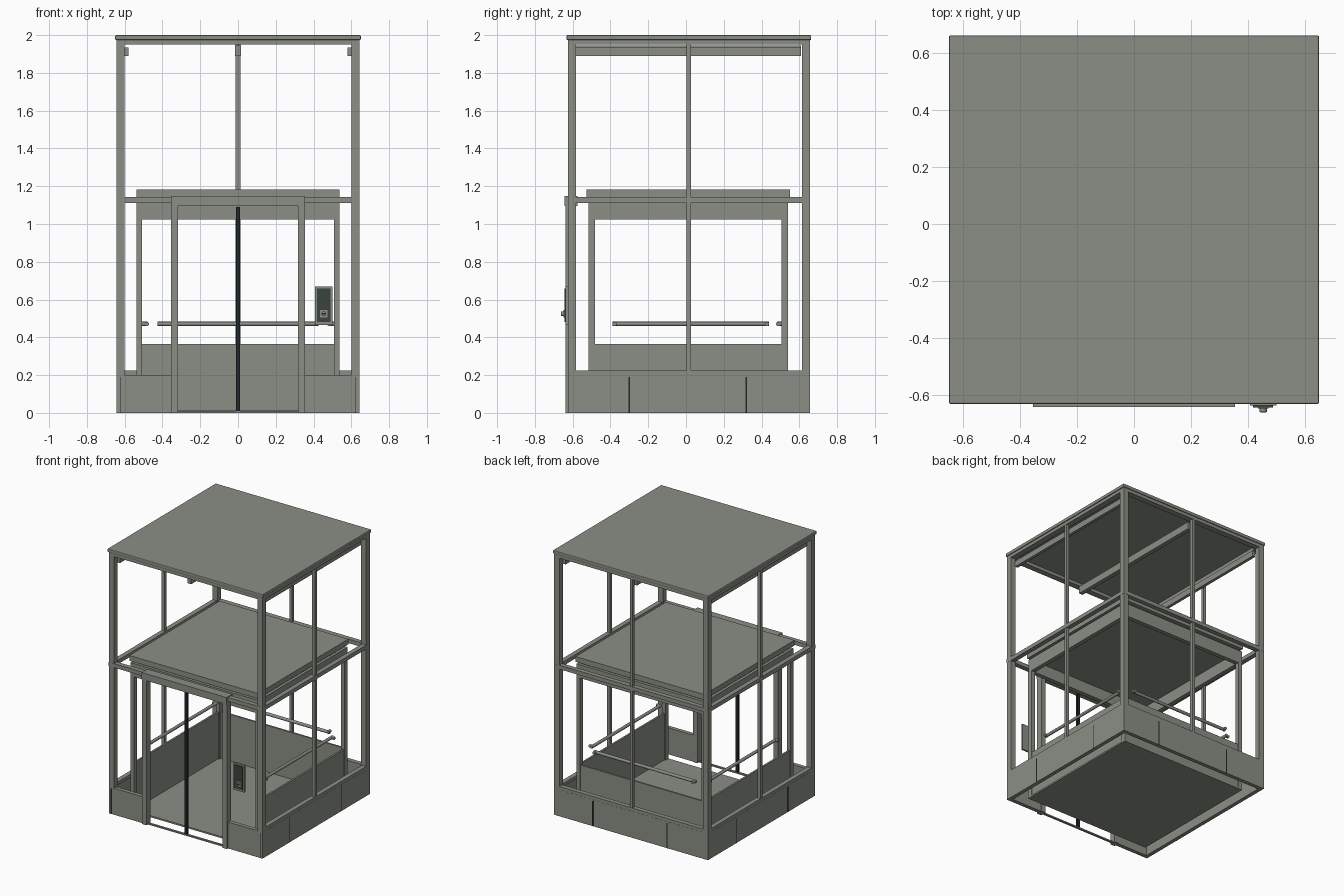
import bpy
from math import pi
from mathutils import Vector

cube = bpy.data.objects.get("Cube")
if cube:
    bpy.data.objects.remove(cube, do_unlink=True)


def material(name, rgb):
    m = bpy.data.materials.new(name)
    m.use_nodes = True
    col = (*rgb, 1)
    m.diffuse_color = col
    m.node_tree.nodes["Principled BSDF"].inputs["Base Color"].default_value = col
    return m


METAL = material("warm_grey_metal", (0.26, 0.275, 0.238))
BLACK = material("black_rubber", (0.014, 0.019, 0.019))
SCREEN = material("dark_green_grey", (0.042, 0.056, 0.046))


def box(name, x, y, z, mat=METAL):
    """Box from (min, max) pairs."""
    bpy.ops.mesh.primitive_cube_add(size=1)
    o = bpy.context.object
    o.name = name
    o.data.name = name
    lo, hi = (Vector(p) for p in zip(x, y, z))
    for v in o.data.vertices:
        v.co = (lo + hi) / 2 + v.co * (hi - lo)
    o.data.materials.append(mat)
    return o


def pair(name, x, y, z, mat=METAL):
    """Box on the +x side and its mirror on the -x side."""
    box(name + "_left", x, y, z, mat)
    box(name + "_right", (-x[1], -x[0]), y, z, mat)


def frame(name, hx, y0, y1, z, w, front=True):
    """Rectangular ring of beams of width w, optionally open at the front."""
    pair(name + "_side", (hx - w, hx), (y0, y1), z)
    inner = (w - hx, hx - w)
    box(name + "_back", inner, (y1 - w, y1), z)
    if front:
        box(name + "_front", inner, (y0, y0 + w), z)


def rod(name, centre, length, radius, axis):
    rot = {"x": (0, pi / 2, 0), "y": (pi / 2, 0, 0)}[axis]
    bpy.ops.mesh.primitive_cylinder_add(vertices=20, radius=radius, depth=length,
                                        location=centre, rotation=rot)
    o = bpy.context.object
    o.name = name
    o.data.materials.append(METAL)
    bpy.ops.object.shade_smooth_by_angle()


# Shaft extents
HX, Y0, Y1 = 0.643, -0.625, 0.656
POST = 0.043

# Plinth with door opening
frame("plinth", HX, Y0, Y1, (0, 0.2), 0.03, front=False)
pair("plinth_front", (0.355, HX - 0.03), (Y0, Y0 + 0.03), (0, 0.2))
for i, s in enumerate((-0.3, 0.32)):
    pair(f"plinth_side_seam_{i}", (HX, HX + 0.001), (s - 0.004, s + 0.004), (0, 0.19), BLACK)
    box(f"plinth_back_seam_{i}", (s - 0.004, s + 0.004), (Y1, Y1 + 0.001), (0, 0.19), BLACK)
pair("plinth_corner_seam", (0.622, 0.626), (Y0 - 0.001, Y0), (0, 0.19), BLACK)

# Shaft posts, mullions and rails
for side, y in (("front", (Y0, Y0 + POST)), ("back", (Y1 - POST, Y1))):
    pair("shaft_post_" + side, (HX - POST, HX), y, (0.2, 1.95))
pair("side_mullion", (HX - 0.026, HX - 0.002), (0.002, 0.026), (0.2, 1.95))
box("back_mullion", (-0.012, 0.012), (Y1 - 0.026, Y1 - 0.002), (0.2, 1.95))
frame("bottom_rail", HX - 0.001, Y0 + 0.001, Y1 - 0.001, (0.2, 0.224), 0.035, front=False)
frame("middle_rail", HX + 0.001, Y0 - 0.001, Y1 + 0.001, (1.112, 1.142), 0.036)

# Roof and hanging beams
frame("roof_frame", HX, Y0, Y1, (1.95, 1.976), 0.045)
roof = box("roof_plate", (-0.65, 0.65), (-0.632, 0.662), (1.974, 2.0))
bev = roof.modifiers.new("edge", "BEVEL")
bev.width = 0.005
bev.segments = 2
pair("side_hanging_beam", (0.58, 0.603), (-0.582, 0.608), (1.89, 1.935))
box("centre_hanging_beam", (-0.016, 0.016), (-0.582, 0.608), (1.89, 1.945))

# Door frame, sill and centre seal
pair("door_jamb", (0.318, 0.355), (-0.638, -0.59), (0, 1.1))
box("door_header", (-0.355, 0.355), (-0.643, -0.574), (1.095, 1.147))
box("door_sill", (-0.318, 0.318), (-0.622, -0.606), (0, 0.01))
box("door_centre_seal", (-0.01, 0.01), (-0.624, -0.604), (0.01, 1.09), BLACK)

# Cabin body
CX, C0, C1 = 0.538, -0.517, 0.541
box("cabin_floor", (-CX, CX), (C0, C1), (0.001, 0.013))
for side, y in (("front", (C0, C0 + 0.036)), ("back", (C1 - 0.036, C1))):
    pair("cabin_post_" + side, (CX - 0.031, CX), y, (0.013, 1.03))
pair("cabin_side_panel", (CX - 0.02, CX - 0.006), (C0 + 0.036, C1 - 0.036), (0.013, 0.365))
box("cabin_back_panel", (0.031 - CX, CX - 0.031), (C1 - 0.02, C1 - 0.006), (0.013, 0.365))
frame("cabin_top_frame", CX - 0.001, C0, C1, (1.025, 1.125), 0.033)
box("cabin_ceiling", (-0.515, 0.515), (C0 + 0.022, C1 - 0.022), (1.115, 1.145))
box("cabin_roof", (-0.538, 0.538), (-0.528, 0.55), (1.143, 1.183))

# Handrails, their ends turned back to the wall
RZ, RR = 0.471, 0.0115
for side, s in (("left", 1), ("right", -1)):
    rod("handrail_" + side, (s * 0.483, 0.025, RZ), 0.83, RR, "y")
    for i, y in enumerate((-0.378, 0.428)):
        rod(f"rail_return_{side}_{i}", (s * 0.493, y, RZ), 0.03, RR, "x")
rod("handrail_back", (0, 0.488, RZ), 0.85, RR, "x")
for i, x in enumerate((-0.413, 0.413)):
    rod(f"rail_return_back_{i}", (x, 0.496, RZ), 0.03, RR, "y")

# Control panel
box("control_plate", (0.407, 0.5), (-0.638, -0.624), (0.465, 0.67))
box("control_face", (0.418, 0.489), (-0.644, -0.638), (0.482, 0.658), SCREEN)
box("control_switch_plate", (0.435, 0.473), (-0.648, -0.644), (0.505, 0.545))
rod("control_knob", (0.454, -0.6545, 0.525), 0.013, 0.013, "y")
box("control_knob_cap", (0.445, 0.463), (-0.662, -0.661), (0.522, 0.528), BLACK)
